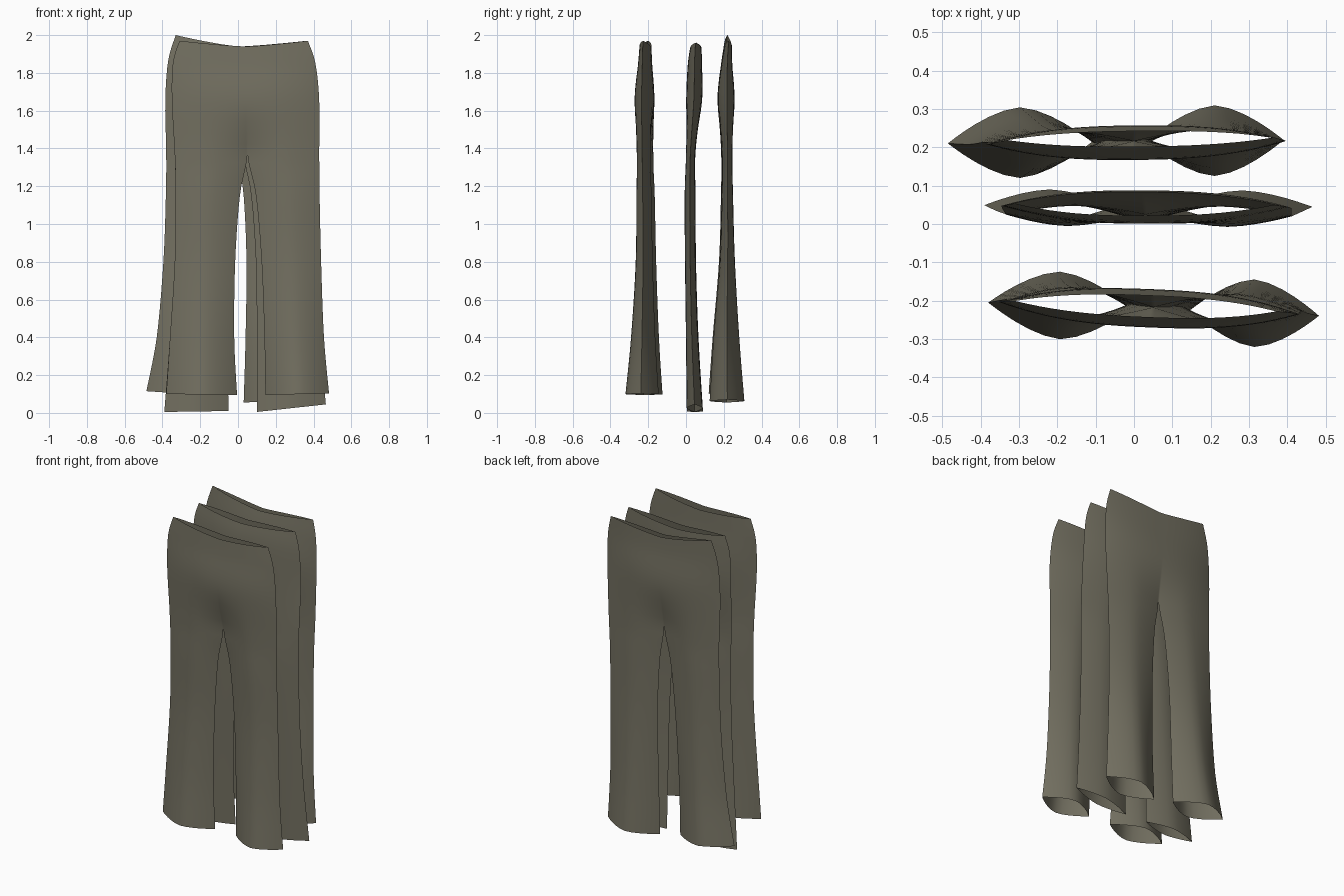
import bpy, bmesh, math

cloth = bpy.data.materials.new("olive grey cloth")
cloth.diffuse_color = (0.17, 0.16, 0.118, 1)

# Per row: z, left outer x, left inner x, right inner x, right outer x, half depth, centre y
FRONT = [
    (1.97, -0.31, 0.04, 0.04, 0.37, 0.028, -0.213),
    (1.85, -0.345, 0.04, 0.04, 0.41, 0.035, -0.215),
    (1.65, -0.35, 0.045, 0.045, 0.43, 0.05, -0.218),
    (1.37, -0.335, 0.05, 0.05, 0.43, 0.036, -0.215),
    (1.15, -0.33, 0.01, 0.095, 0.432, 0.040, -0.212),
    (0.80, -0.335, -0.015, 0.125, 0.44, 0.045, -0.21),
    (0.40, -0.36, -0.02, 0.14, 0.455, 0.064, -0.215),
    (0.10, -0.38, -0.005, 0.145, 0.482, 0.088, -0.22),
]
MIDDLE = [
    (1.96, -0.31, 0.01, 0.01, 0.365, 0.030, 0.052),
    (1.85, -0.34, 0.015, 0.015, 0.395, 0.038, 0.047),
    (1.65, -0.345, 0.02, 0.02, 0.41, 0.042, 0.043),
    (1.37, -0.335, 0.03, 0.03, 0.41, 0.024, 0.025),
    (1.15, -0.33, -0.01, 0.07, 0.41, 0.028, 0.022),
    (0.80, -0.335, -0.04, 0.095, 0.415, 0.028, 0.024),
    (0.40, -0.36, -0.055, 0.10, 0.435, 0.032, 0.033),
    (0.01, -0.39, -0.05, 0.10, 0.465, 0.042, 0.047),
]
BACK = [
    (1.97, -0.33, 0.01, 0.01, 0.365, 0.020, 0.222),
    (1.85, -0.37, 0.01, 0.01, 0.39, 0.030, 0.215),
    (1.65, -0.385, 0.005, 0.005, 0.395, 0.045, 0.212),
    (1.37, -0.38, 0.0, 0.0, 0.385, 0.028, 0.216),
    (1.15, -0.382, -0.045, 0.03, 0.375, 0.030, 0.217),
    (0.80, -0.395, -0.08, 0.045, 0.37, 0.040, 0.217),
    (0.40, -0.43, -0.10, 0.04, 0.375, 0.068, 0.212),
    (0.09, -0.485, -0.11, 0.03, 0.39, 0.092, 0.215),
]
STEPS, COLS, CROTCH = 5, 14, 3


def spline(rows):
    """Smooth the rows; the crotch row stays an exact break."""
    out = []
    for i in range(len(rows) - 1):
        a, b = rows[max(i - 1, 0)], rows[i]
        c, d = rows[i + 1], rows[min(i + 2, len(rows) - 1)]
        for k in range(STEPS):
            t = k / STEPS
            row = [0.5 * (2 * q + (r - p) * t + (2 * p - 5 * q + 4 * r - s) * t * t
                          + (3 * q - p - 3 * r + s) * t ** 3) for p, q, r, s in zip(a, b, c, d)]
            if i < CROTCH:                      # no gap above the crotch
                row[2] = row[3] = b[2] + (c[2] - b[2]) * t
            out.append(row)
    return out + [list(rows[-1])]


def trousers(name, rows, yaw, tops, hems):
    """tops: extra z at left side, centre, right side. hems: extra z at the four hem corners."""
    rows = spline(rows)
    zc, ztop, zlow = rows[CROTCH * STEPS][0], rows[0][0], rows[-1][0]
    bm = bmesh.new()
    for side in (0, 1):
        for face in (-1, 1):
            grid = []
            for z, lo, li, ri, ro, depth, yc in rows:
                outer, inner = (lo, li) if side == 0 else (ro, ri)
                w = min(max((z - zc) / 0.28, 0), 1)
                w = math.sin(w * math.pi / 2)
                up = max((z - 1.65) / (ztop - 1.65), 0) ** 2
                down = max((0.4 - z) / (0.4 - zlow), 0)
                line = []
                for k in range(COLS + 1):
                    s = 0.5 - 0.5 * math.cos(math.pi * k / COLS)
                    x = outer + (inner - outer) * s
                    leg = 1 - abs(2 * s - 1) ** 1.6          # pointed lens section
                    body = 1 - (1 - s) ** 2.6                # full across the hips
                    y = yc + yaw * x + face * depth * ((1 - w) * leg + w * body)
                    e = (1 - s) ** 1.3
                    dz = up * (tops[1] + (tops[2 * side] - tops[1]) * e)
                    h0, h1 = hems[2 * side], hems[2 * side + 1]
                    dz += down * (h0 + (h1 - h0) * (s if side == 0 else 1 - s))
                    line.append(bm.verts.new((x, y, z + dz)))
                grid.append(line)
            for a, b in zip(grid, grid[1:]):
                for k in range(COLS):
                    bm.faces.new((a[k], a[k + 1], b[k + 1], b[k]))
    # sew the side seams, inseams and centre seam
    bmesh.ops.remove_doubles(bm, verts=bm.verts, dist=0.0004)
    bmesh.ops.recalc_face_normals(bm, faces=bm.faces)
    # outward check on the front-most face
    f = min(bm.faces, key=lambda q: q.calc_center_median().y)
    if f.normal.y > 0:
        bmesh.ops.reverse_faces(bm, faces=bm.faces)
    me = bpy.data.meshes.new(name)
    bm.to_mesh(me)
    bm.free()
    me.materials.append(cloth)
    ob = bpy.data.objects.new(name, me)
    bpy.context.collection.objects.link(ob)
    bpy.ops.object.select_all(action='DESELECT')
    ob.select_set(True)
    bpy.context.view_layer.objects.active = ob
    bpy.ops.object.shade_smooth_by_angle(angle=math.radians(60))


# three pairs hanging one behind the other
trousers("front_trousers", FRONT, -0.04, (0.0, -0.03, 0.0), (0.0, -0.005, -0.005, 0.003))
trousers("middle_trousers", MIDDLE, -0.005, (0.0, -0.03, 0.0), (-0.005, 0.0, -0.005, 0.035))
trousers("back_trousers", BACK, 0.01, (0.03, -0.03, 0.0), (0.025, 0.0, -0.035, -0.02))
